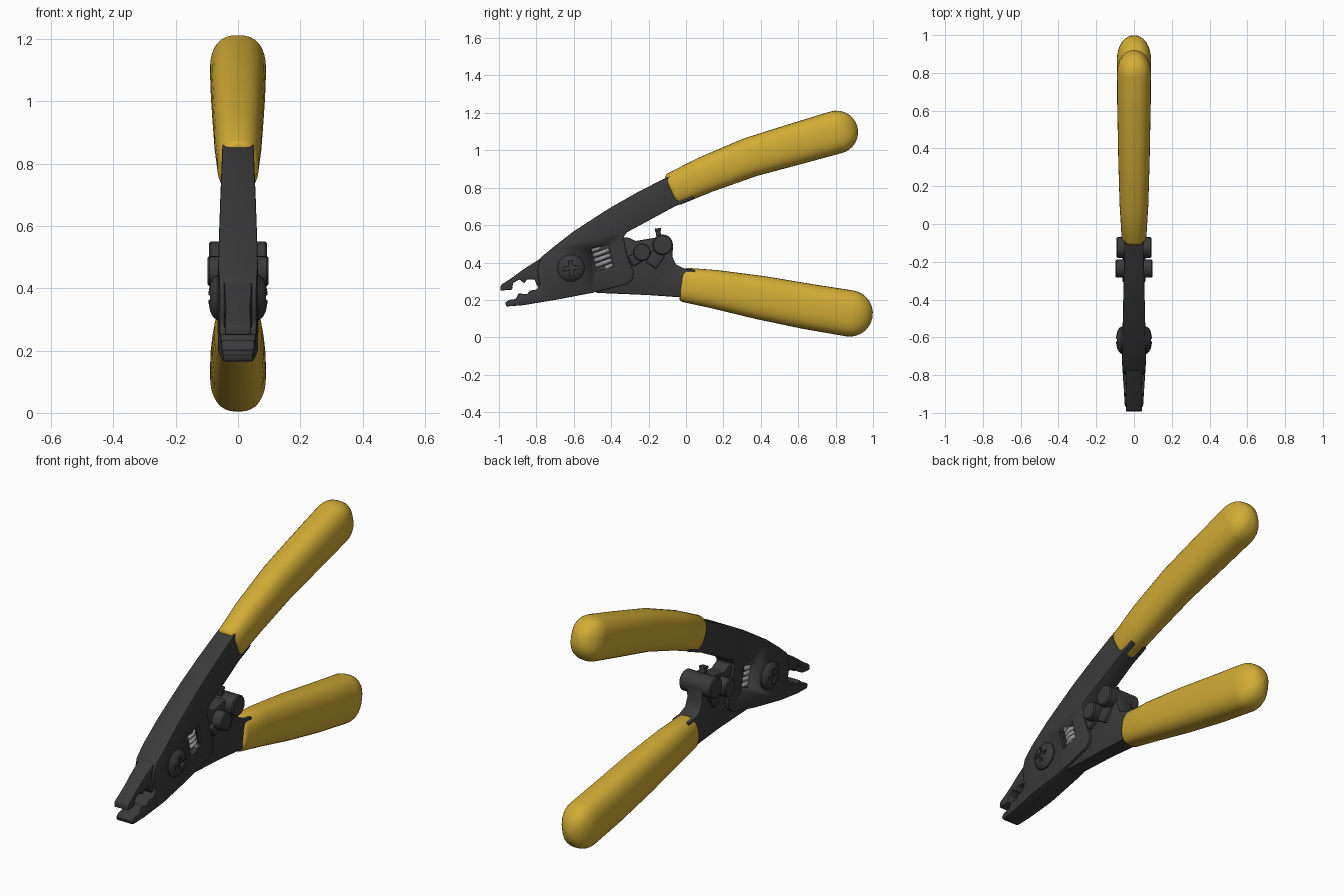
import bpy, bmesh
from math import sin, cos, pi, copysign
from mathutils import Vector, Matrix

cube = bpy.data.objects.get("Cube")
if cube:
    bpy.data.objects.remove(cube, do_unlink=True)


def material(name, rgb):
    m = bpy.data.materials.new(name)
    m.use_nodes = True
    m.diffuse_color = (*rgb, 1)
    m.node_tree.nodes["Principled BSDF"].inputs["Base Color"].default_value = (*rgb, 1)
    return m


STEEL = material("dark steel", (0.042, 0.042, 0.042))
GRIP = material("yellow grip", (0.64, 0.41, 0.036))
SPRING = material("spring grey", (0.3, 0.3, 0.3))


def finish(name, bm, mat, bevel=0.0, angle=0.6):
    bmesh.ops.recalc_face_normals(bm, faces=bm.faces)
    me = bpy.data.meshes.new(name)
    bm.to_mesh(me)
    bm.free()
    ob = bpy.data.objects.new(name, me)
    bpy.context.collection.objects.link(ob)
    me.materials.append(mat)
    select(ob)
    if bevel:
        mod = ob.modifiers.new("Bevel", "BEVEL")
        mod.width, mod.segments, mod.limit_method = bevel, 2, "ANGLE"
        bpy.ops.object.modifier_apply(modifier=mod.name)
    bpy.ops.object.shade_smooth_by_angle(angle=angle)
    return ob


def select(ob):
    bpy.ops.object.select_all(action="DESELECT")
    bpy.context.view_layer.objects.active = ob
    ob.select_set(True)


def cut(target, cutter):
    select(target)
    mod = target.modifiers.new("Cut", "BOOLEAN")
    mod.operation, mod.object, mod.solver = "DIFFERENCE", cutter, "EXACT"
    bpy.ops.object.modifier_apply(modifier=mod.name)


def plate(name, outline, widths, bevel=0.008):
    """Side outline (y, z) extruded in x; widths are (y, half thickness) stations."""
    bm = bmesh.new()
    face = bm.faces.new([bm.verts.new((-1, y, z)) for y, z in outline])
    new = bmesh.ops.extrude_face_region(bm, geom=[face])["geom"]
    bmesh.ops.translate(bm, vec=(2, 0, 0), verts=[g for g in new if isinstance(g, bmesh.types.BMVert)])
    for y, _ in widths[1:-1]:
        bmesh.ops.bisect_plane(bm, geom=bm.verts[:] + bm.edges[:] + bm.faces[:],
                               plane_co=(0, y, 0), plane_no=(0, 1, 0))
    for v in bm.verts:
        y = min(max(v.co.y, widths[0][0]), widths[-1][0])
        for (a, ha), (b, hb) in zip(widths, widths[1:]):
            if a <= y <= b:
                half = ha + (hb - ha) * (y - a) / (b - a)
        v.co.x = copysign(half, v.co.x)
    return finish(name, bm, STEEL, bevel)


def lathe_x(name, profile, y, z, side=1, n=32):
    """Turn (radius, x) points round an axis parallel to x."""
    bm = bmesh.new()
    rings = [[bm.verts.new((side * x, y + r * cos(2 * pi * i / n), z + r * sin(2 * pi * i / n)))
              for i in range(n)] for r, x in profile]
    for a, b in zip(rings, rings[1:]):
        for i in range(n):
            bm.faces.new((a[i], a[i - 1], b[i - 1], b[i]))
    bm.faces.new(rings[0])
    bm.faces.new(rings[-1])
    return finish(name, bm, STEEL)


def box(name, center, size, tilt=0.0, bevel=0.0):
    bm = bmesh.new()
    m = Matrix.Translation(center) @ Matrix.Rotation(tilt, 4, "X") @ Matrix.Diagonal((*size, 1))
    bmesh.ops.create_cube(bm, size=1, matrix=m)
    return finish(name, bm, STEEL, bevel)


def grip(name, stations, n=32):
    """Sleeve lofted through (y, z, half height, half width), with a domed end."""
    pts = [Vector((0, s[0], s[1])) for s in stations]
    rings = []
    for i, (p, s) in enumerate(zip(pts, stations)):
        t = (pts[min(i + 1, len(pts) - 1)] - pts[max(i - 1, 0)]).normalized()
        if i == 0:
            for k, d in ((0.8, 0), (0.93, 0.004), (1, 0.018)):
                rings.append((p + t * d, t, s[2] * k, s[3] * k))
        else:
            rings.append((p, t, s[2], s[3]))
    p, t, h, w = rings[-1]
    for j in range(1, 9):
        a = j * pi / 2 / 8.3
        rings.append((p + t * h * sin(a), t, h * cos(a), w * cos(a)))
    bm = bmesh.new()
    loops = []
    for p, t, h, w in rings:
        up = Vector((0, -t.z, t.y))
        loop = []
        for i in range(n):
            c, s = cos(2 * pi * i / n), sin(2 * pi * i / n)
            e = 0.8
            x, u = copysign(abs(c) ** e, c) * w, copysign(abs(s) ** e, s) * h
            loop.append(bm.verts.new(p + Vector((x, 0, 0)) + up * u))
        loops.append(loop)
    for a, b in zip(loops, loops[1:]):
        for i in range(n):
            bm.faces.new((a[i], a[i - 1], b[i - 1], b[i]))
    bm.faces.new(loops[0])
    bm.faces.new(loops[-1])
    return finish(name, bm, GRIP, angle=0.9)


# Rubber sleeves
grip("upper_grip", [(-0.08, 0.785, 0.09, 0.066), (0.1, 0.868, 0.098, 0.076),
                    (0.34, 0.962, 0.106, 0.083), (0.6, 1.038, 0.112, 0.088), (0.805, 1.097, 0.115, 0.09)])
grip("lower_grip", [(-0.025, 0.283, 0.092, 0.066), (0.15, 0.258, 0.103, 0.076),
                    (0.4, 0.212, 0.117, 0.084), (0.65, 0.165, 0.122, 0.089), (0.875, 0.128, 0.124, 0.09)])

# Upper lever running down into the lower jaw
body = plate("upper_lever", [
    (0.02, 0.91), (-0.12, 0.847), (-0.26, 0.775), (-0.41, 0.69), (-0.6, 0.567), (-0.7, 0.49),
    (-0.775, 0.428), (-0.795, 0.37), (-0.79, 0.32), (-0.78, 0.285), (-0.8, 0.255), (-0.835, 0.25),
    (-0.85, 0.23), (-0.895, 0.235), (-0.91, 0.205), (-0.945, 0.2), (-0.968, 0.186),
    (-0.96, 0.165), (-0.87, 0.172), (-0.7, 0.2), (-0.5, 0.238), (-0.32, 0.284), (-0.285, 0.31),
    (-0.28, 0.35), (-0.315, 0.44), (-0.335, 0.535), (-0.315, 0.562), (-0.06, 0.7), (0.04, 0.74)],
    [(-0.97, 0.048), (-0.72, 0.064), (-0.32, 0.055), (0, 0.048)])

# Upper jaw, recessed between the cheeks
plate("upper_jaw", [
    (-0.7, 0.48), (-0.775, 0.423), (-0.86, 0.37), (-0.94, 0.312), (-0.99, 0.28), (-0.993, 0.25),
    (-0.93, 0.255), (-0.925, 0.29), (-0.89, 0.31), (-0.865, 0.288), (-0.85, 0.31),
    (-0.81, 0.31), (-0.795, 0.272), (-0.7, 0.27)],
    [(-0.99, 0.042), (-0.9, 0.04), (-0.7, 0.048)], bevel=0.005)

# Lower lever emerging from the pivot body
lever = plate("lower_lever", [
    (0.05, 0.362), (-0.01, 0.368), (-0.055, 0.39), (-0.072, 0.43), (-0.07, 0.49), (-0.12, 0.535),
    (-0.18, 0.53), (-0.27, 0.515), (-0.31, 0.535), (-0.38, 0.53), (-0.5, 0.46), (-0.6, 0.36),
    (-0.48, 0.238), (-0.2, 0.226), (-0.03, 0.214), (0.05, 0.205)],
    [(-0.6, 0.04), (-0.25, 0.042), (0.05, 0.05)])

# Window through the body with the coil spring inside
window = box("window_cutter", (0, -0.447, 0.425), (0.4, 0.097, 0.122), 0.24)
cut(body, window)
cut(lever, window)
bpy.data.objects.remove(window, do_unlink=True)
box("spring_core", (0, -0.447, 0.425), (0.055, 0.11, 0.135), 0.24)
curve = bpy.data.curves.new("coil_spring", "CURVE")
curve.dimensions = "3D"
curve.bevel_depth, curve.bevel_resolution = 0.0125, 2
turns, steps = 4, 20
spline = curve.splines.new("POLY")
spline.points.add(turns * steps)
rot = Matrix.Rotation(0.24, 3, "X")
for i, pt in enumerate(spline.points):
    a = 2 * pi * i / steps
    v = rot @ Vector((0.044 * cos(a), 0.044 * sin(a), -0.056 + 0.112 * i / (turns * steps)))
    pt.co = (v.x, v.y - 0.447, v.z + 0.425, 1)
spring = bpy.data.objects.new("coil_spring", curve)
bpy.context.collection.objects.link(spring)
curve.materials.append(SPRING)

# Pivot screw heads with cross recesses
for side, label in ((1, "left"), (-1, "right")):
    head = lathe_x(label + "_pivot_screw", [(0.072, 0.04), (0.072, 0.068), (0.062, 0.08),
                   (0.045, 0.089), (0.022, 0.094), (0.003, 0.095)], -0.615, 0.37, side)
    for tilt in (0.1, 0.1 + pi / 2):
        slot = box("slot_cutter", (side * 0.1, -0.615, 0.37), (0.04, 0.08, 0.02), tilt)
        cut(head, slot)
        bpy.data.objects.remove(slot, do_unlink=True)

# Stop rollers, adjusting pin and stop tabs
for name, r, w, y, z in (("rear_roller", 0.055, 0.093, -0.125, 0.495),
                         ("front_roller", 0.048, 0.098, -0.236, 0.455)):
    lathe_x(name, [(r - 0.006, -w), (r, -w + 0.006), (r, w - 0.006), (r - 0.006, w)], y, z, n=24)
box("adjusting_pin", (0, -0.147, 0.55), (0.03, 0.026, 0.06), 0.15, 0.005)
box("pin_cap", (0, -0.15, 0.575), (0.036, 0.034, 0.016), 0.15, 0.004)
box("rear_stop_tab", (0, -0.165, 0.42), (0.12, 0.07, 0.085), -0.6, 0.006)
box("front_stop_tab", (0, -0.27, 0.42), (0.12, 0.06, 0.06), 0.5, 0.006)
